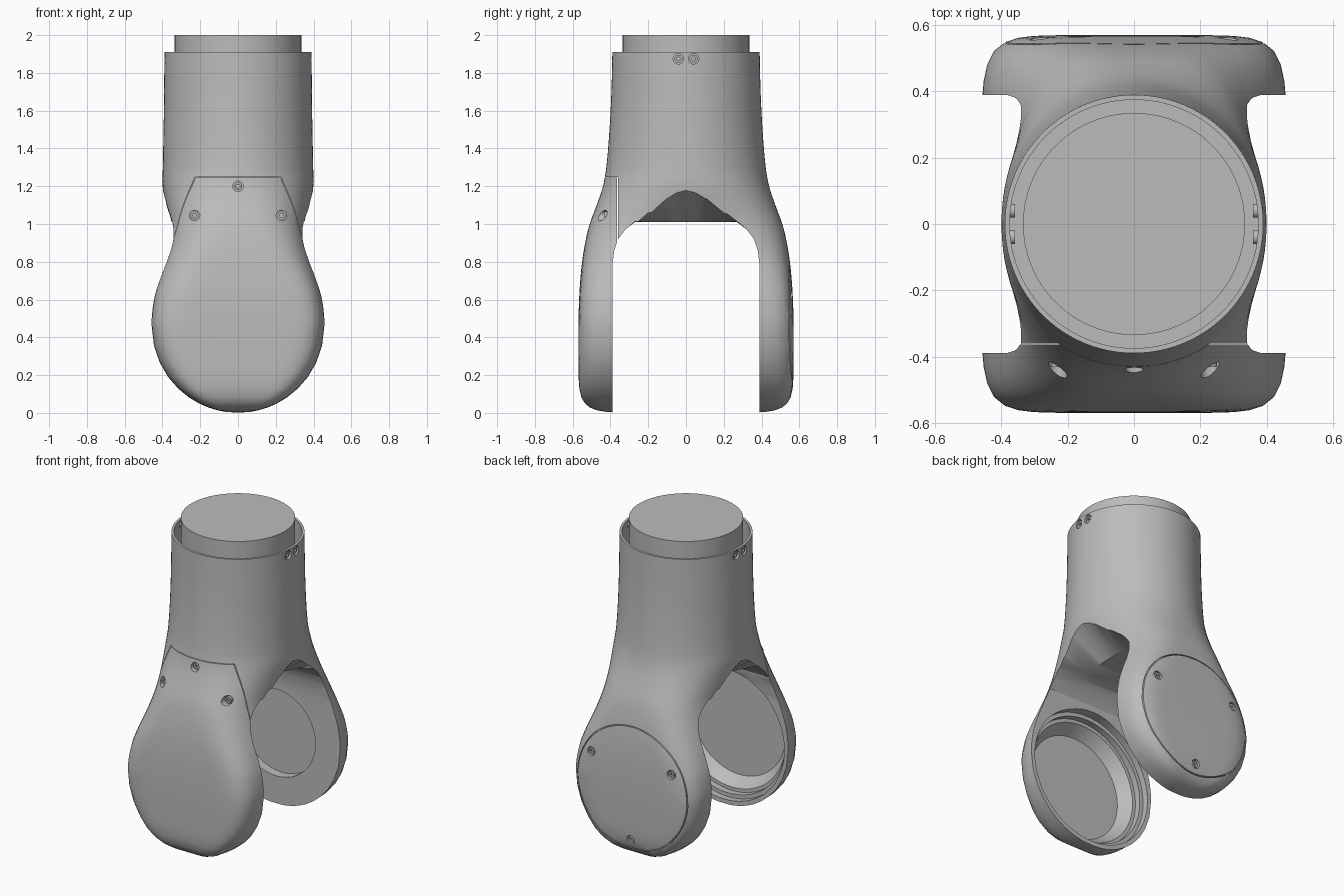
import bpy, bmesh, math
from mathutils import Matrix, Vector

if "Cube" in bpy.data.objects:
    bpy.data.objects.remove(bpy.data.objects["Cube"])

grey = bpy.data.materials.new("plain grey")
grey.diffuse_color = (0.5, 0.5, 0.5, 1)
grey.use_nodes = True
grey.node_tree.nodes["Principled BSDF"].inputs["Base Color"].default_value = grey.diffuse_color
C = 0.46          # height of the pivot axis and radius of the arm ends


def add(name, bm):
    bmesh.ops.recalc_face_normals(bm, faces=bm.faces[:])
    me = bpy.data.meshes.new(name)
    bm.to_mesh(me)
    bm.free()
    ob = bpy.data.objects.new(name, me)
    bpy.context.collection.objects.link(ob)
    me.materials.append(grey)
    return ob


def loft(name, rings):
    bm = bmesh.new()
    vs = [[bm.verts.new(p) for p in r] for r in rings]
    n = len(vs[0])
    for a, b in zip(vs, vs[1:]):
        for i in range(n):
            j = (i + 1) % n
            bm.faces.new((a[i], a[j], b[j], b[i]))
    bm.faces.new(vs[0])
    bm.faces.new(vs[-1])
    return add(name, bm)


def rod(name, p0, p1, r0, r1=None, seg=64):
    p0, p1 = Vector(p0), Vector(p1)
    d = p1 - p0
    bm = bmesh.new()
    m = Matrix.Translation((p0 + p1) / 2) @ d.to_track_quat('Z', 'Y').to_matrix().to_4x4()
    bmesh.ops.create_cone(bm, cap_ends=True, segments=seg, radius1=r0,
                          radius2=r0 if r1 is None else r1, depth=d.length, matrix=m)
    return add(name, bm)


def cut(ob, tool, op='DIFFERENCE'):
    tool.hide_render = True
    m = ob.modifiers.new("cut", 'BOOLEAN')
    m.operation, m.object, m.solver = op, tool, 'EXACT'
    bpy.context.view_layer.update()
    bpy.context.view_layer.objects.active = ob
    bpy.ops.object.modifier_apply(modifier=m.name)
    bpy.data.objects.remove(tool)


def screw(ob, surface, axis):
    # countersunk hole with a small socket screw inside
    p, a = Vector(surface), Vector(axis)
    cut(ob, rod("hole", p - a * 0.025, p + a * 0.15, 0.028, seg=24))
    head = rod("screw", p - a * 0.03, p - a * 0.008, 0.021, seg=24)
    cut(head, rod("socket", p - a * 0.02, p + a * 0.05, 0.011, seg=6))


# z, half width x, half depth y, squareness of the section
KEYS = [(0.30, 0.432, 0.57, 8), (0.46, 0.46, 0.57, 8), (0.6, 0.45, 0.566, 7),
        (0.7, 0.425, 0.56, 5.8), (0.8, 0.396, 0.55, 4.6), (0.9, 0.374, 0.534, 3.7),
        (1.0, 0.369, 0.51, 3.0), (1.1, 0.385, 0.473, 2.5), (1.2, 0.399, 0.44, 2.2),
        (1.3, 0.398, 0.422, 2.05), (1.5, 0.394, 0.405, 2), (1.7, 0.391, 0.395, 2),
        (1.91, 0.39, 0.39, 2)]


def shape(z):
    if z < C:
        q = (C - z) / C
        return C * math.sqrt(1 - q * q), 0.57 * (1 - q ** 8) ** 0.125, 8
    k = max(i for i in range(len(KEYS) - 1) if KEYS[i][0] <= z + 1e-9)
    a, b = KEYS[k], KEYS[k + 1]
    p, q = KEYS[max(k - 1, 0)], KEYS[min(k + 2, len(KEYS) - 1)]
    h = b[0] - a[0]
    t = (z - a[0]) / h
    out = []
    for i in (1, 2, 3):
        ma = (b[i] - p[i]) / (b[0] - p[0]) * h
        mb = (q[i] - a[i]) / (q[0] - a[0]) * h
        out.append((2*t**3 - 3*t*t + 1) * a[i] + (t**3 - 2*t*t + t) * ma
                   + (3*t*t - 2*t**3) * b[i] + (t**3 - t*t) * mb)
    return out


def ring(z, n=96):
    ax, ay, e = shape(z)
    pts = []
    for i in range(n):
        c, s = math.cos(2 * math.pi * i / n), math.sin(2 * math.pi * i / n)
        r = (abs(c) ** e + abs(s) ** e) ** (-1 / e)
        pts.append((ax * r * c, ay * r * s, z))
    return pts


# outer skin: round neck flaring into two round arms
levels = [C * (1 - math.cos(math.radians(a))) for a in (2, 5, 9, 14, 20, 27, 35, 44, 54, 65, 77)]
levels += [C + (1.3 - C) * i / 28 for i in range(28)] + [1.3 + 0.61 * i / 8 for i in range(9)]
fork = loft("fork_body", [ring(z) for z in levels])

# arched gap between the arms, with a lower ceiling in the middle
ARCH = [(0.39, -0.1), (0.39, 0.78), (0.38, 0.86), (0.36, 0.92), (0.32, 0.972), (0.27, 1.015),
        (0.2, 1.07), (0.1, 1.145), (0.05, 1.17), (0, 1.18)]
arch = ARCH + [(-y, z) for y, z in reversed(ARCH[:-1])]


def arch_ring(x, cap):
    return [(x, y, min(z, cap - abs(y) * 1e-3)) for y, z in arch]


cut(fork, loft("gap", [arch_ring(x, c) for x, c in
                       ((-0.7, 1.3), (-0.4, 1.3), (-0.2, 1.01), (0.2, 1.01), (0.4, 1.3), (0.7, 1.3))]))


# front arm is a separate removable shell
def panel_prism(g):
    half = [(0.24 - g, 1.25 - g), (0.375 - g, 0.92 - g), (0.6, 0.8), (0.6, -0.1)]
    poly = half + [(-x, z) for x, z in reversed(half)]
    return loft("prism", [[(x, y, z) for x, z in poly] for y in (-1, -0.36 - g)])


front = fork.copy()
front.data = fork.data.copy()
front.name = "front_arm_shell"
bpy.context.collection.objects.link(front)
cut(front, panel_prism(0.004), 'INTERSECT')
cut(fork, panel_prism(0))

# stepped hollow inside the front shell
for y0, y1, r0, r1 in ((-0.3, -0.43, 0.43, 0.43), (-0.3, -0.47, 0.405, 0.405),
                       (-0.46, -0.545, 0.39, 0.33)):
    cut(front, rod("hollow", (0, y0, C), (0, y1, C), r0, r1, 80))
for x, y, z in ((0, -0.435, 1.2), (0.23, -0.44, 1.045), (-0.23, -0.44, 1.045)):
    screw(front, (x, y, z), (0, -1, 0))

# back arm: inner recess, round cover seam and its screws
cut(fork, rod("recess", (0, 0.3, C), (0, 0.45, C), 0.28))
seam = rod("seam", (0, 0.525, C), (0, 0.7, C), 0.394, seg=96)
cut(seam, rod("seam_core", (0, 0.4, C), (0, 0.8, C), 0.388, seg=96))
cut(fork, seam)
for a in (30, 150, 270):
    a = math.radians(a)
    screw(fork, (0.33 * math.cos(a), 0.563, C + 0.33 * math.sin(a)), (0, 1, 0))

# neck bore, with paired screws on both sides
cut(fork, rod("bore", (0, 0, 1.7), (0, 0, 2.1), 0.375, seg=96))
for s in (-1, 1):
    for y in (-0.04, 0.04):
        screw(fork, (s * 0.389, y, 1.875), (s, 0, 0))

# inner plug standing out of the neck
rod("neck_plug", (0, 0, 1.65), (0, 0, 2.0), 0.335, seg=96)

bpy.ops.object.select_all(action='DESELECT')
for ob in bpy.context.scene.objects:
    ob.select_set(True)
bpy.context.view_layer.objects.active = fork
bpy.ops.object.shade_smooth_by_angle(angle=math.radians(30))
